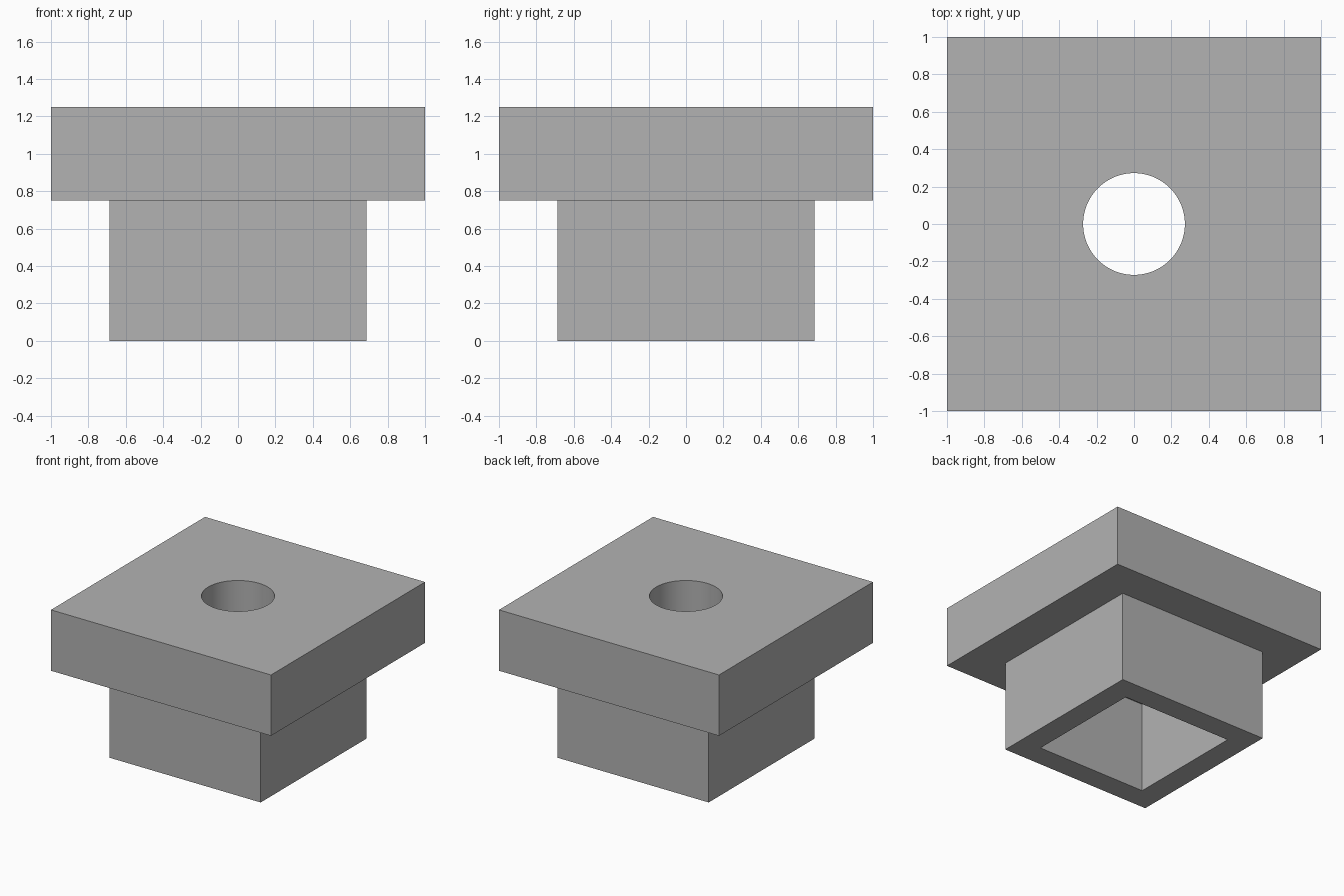
import bpy

# Remove the default object
cube = bpy.data.objects.get("Cube")
if cube:
    bpy.data.objects.remove(cube, do_unlink=True)

TOP, SHOULDER = 1.25, 0.75
PLATE, STEM, SOCKET = 2.0, 1.376, 1.0
BORE_RADIUS = 0.272

grey = bpy.data.materials.new("plain grey")
grey.use_nodes = True
colour = (0.448, 0.448, 0.448, 1)
grey.diffuse_color = colour
grey.node_tree.nodes["Principled BSDF"].inputs["Base Color"].default_value = colour


def block(name, width, bottom, top):
    bpy.ops.mesh.primitive_cube_add(size=1, location=(0, 0, (bottom + top) / 2))
    ob = bpy.context.object
    ob.name = name
    ob.scale = (width, width, top - bottom)
    bpy.ops.object.transform_apply(location=True, rotation=False, scale=True)
    ob.data.materials.append(grey)
    return ob


def combine(target, other, operation):
    """Apply a boolean and discard the second object."""
    other.hide_render = True
    mod = target.modifiers.new(operation.lower(), 'BOOLEAN')
    mod.operation = operation
    mod.solver = 'EXACT'
    mod.object = other
    bpy.ops.object.select_all(action='DESELECT')
    bpy.context.view_layer.objects.active = target
    target.select_set(True)
    bpy.ops.object.modifier_apply(modifier=mod.name)
    bpy.data.objects.remove(other, do_unlink=True)


# Square top plate with a round bore
plate = block("flanged_cap", PLATE, SHOULDER, TOP)
bpy.ops.mesh.primitive_cylinder_add(vertices=96, radius=BORE_RADIUS, depth=2,
                                    location=(0, 0, TOP))
bore = bpy.context.object
bore.name = "bore_cutter"
bore.data.materials.append(grey)
combine(plate, bore, 'DIFFERENCE')

# Square hollow stem, let into the plate so the join is clean
stem = block("stem", STEM, 0, SHOULDER + 0.2)
combine(stem, block("socket_cutter", SOCKET, -0.2, TOP), 'DIFFERENCE')
combine(plate, stem, 'UNION')

# Smooth bore wall, crisp edges
bpy.context.view_layer.objects.active = plate
plate.select_set(True)
bpy.ops.object.shade_smooth_by_angle(angle=0.5)
